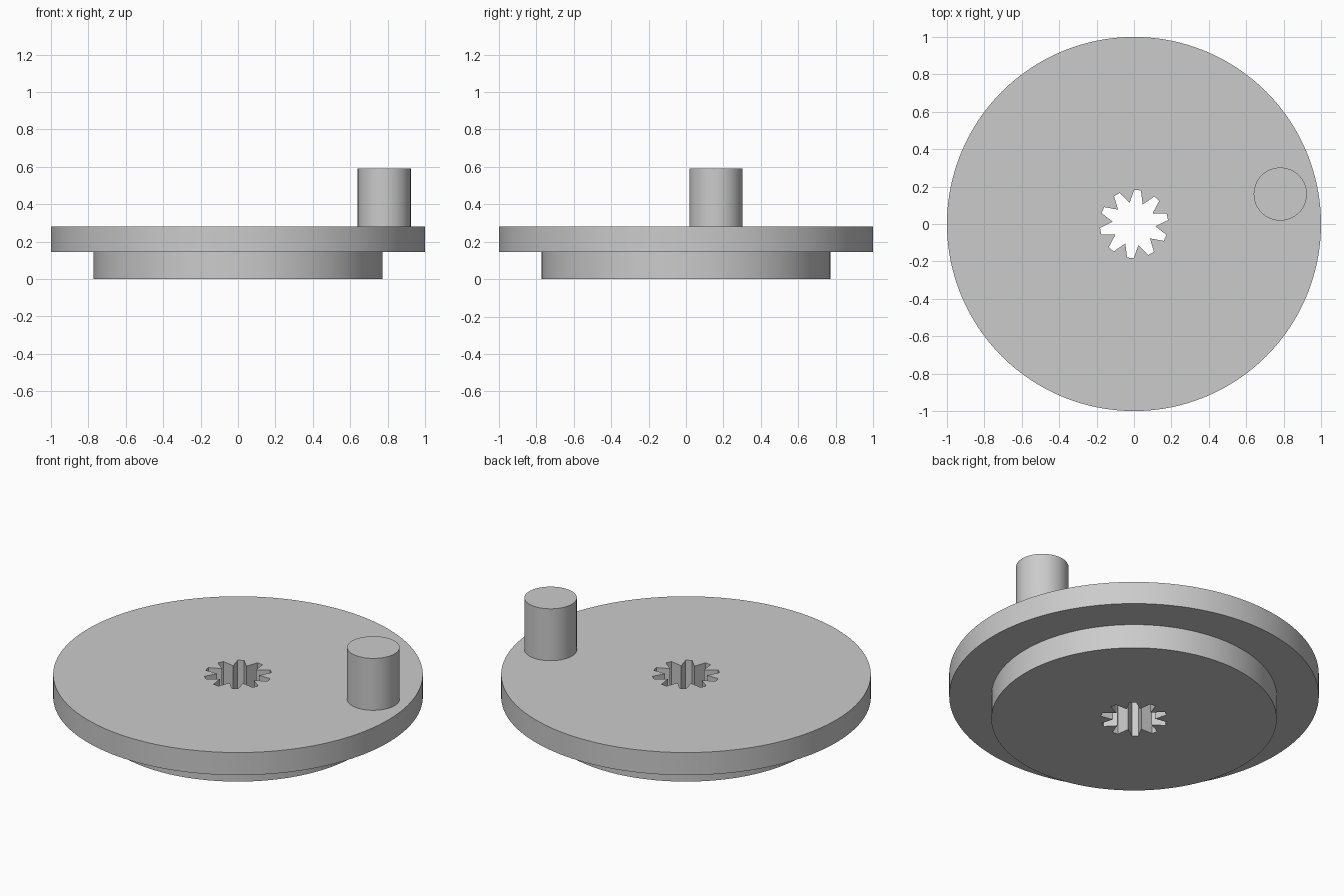
import bpy, bmesh, math

if "Cube" in bpy.data.objects:
    bpy.data.objects.remove(bpy.data.objects["Cube"])

grey = bpy.data.materials.new("light_grey")
grey.diffuse_color = (0.6, 0.6, 0.6, 1)
grey.use_nodes = True
grey.node_tree.nodes["Principled BSDF"].inputs["Base Color"].default_value = grey.diffuse_color


def prism(name, points, z0, z1):
    """Closed prism from an outline in the xy plane."""
    bm = bmesh.new()
    face = bm.faces.new([bm.verts.new((x, y, z0)) for x, y in points])
    top = bmesh.ops.extrude_face_region(bm, geom=[face])["geom"]
    bmesh.ops.translate(bm, vec=(0, 0, z1 - z0),
                        verts=[g for g in top if isinstance(g, bmesh.types.BMVert)])
    bmesh.ops.recalc_face_normals(bm, faces=bm.faces)
    mesh = bpy.data.meshes.new(name)
    bm.to_mesh(mesh)
    bm.free()
    mesh.materials.append(grey)
    obj = bpy.data.objects.new(name, mesh)
    bpy.context.collection.objects.link(obj)
    return obj


def circle(r, cx=0, cy=0, n=128):
    return [(cx + r * math.cos(2 * math.pi * i / n),
             cy + r * math.sin(2 * math.pi * i / n)) for i in range(n)]


def combine(target, other, operation):
    """Apply a boolean and remove the second object."""
    mod = target.modifiers.new(operation.lower(), 'BOOLEAN')
    mod.operation, mod.object, mod.solver = operation, other, 'EXACT'
    bpy.context.view_layer.objects.active = target
    bpy.ops.object.modifier_apply(modifier=mod.name)
    bpy.data.objects.remove(other)


# Wide disc, narrower hub below it and off-centre crank pin on top
wheel = prism("crank_wheel", circle(1.0), 0.145, 0.28)
combine(wheel, prism("lower_hub", circle(0.772), 0, 0.2), 'UNION')
combine(wheel, prism("crank_pin", circle(0.142, 0.782, 0.16, 64), 0.2, 0.59), 'UNION')

# Ten-pointed splined shaft hole with flat tips
spline = []
for i in range(10):
    a = math.radians(12 + 36 * i)
    for r, offset in ((0.183, -5.5), (0.183, 5.5), (0.115, 18)):
        b = a + math.radians(offset)
        spline.append((r * math.cos(b), r * math.sin(b)))
combine(wheel, prism("spline_hole", spline, -0.1, 0.4), 'DIFFERENCE')

# Smooth round walls with sharp rims
bpy.ops.object.select_all(action='DESELECT')
wheel.select_set(True)
bpy.context.view_layer.objects.active = wheel
bpy.ops.object.shade_smooth_by_angle(angle=math.radians(25))
